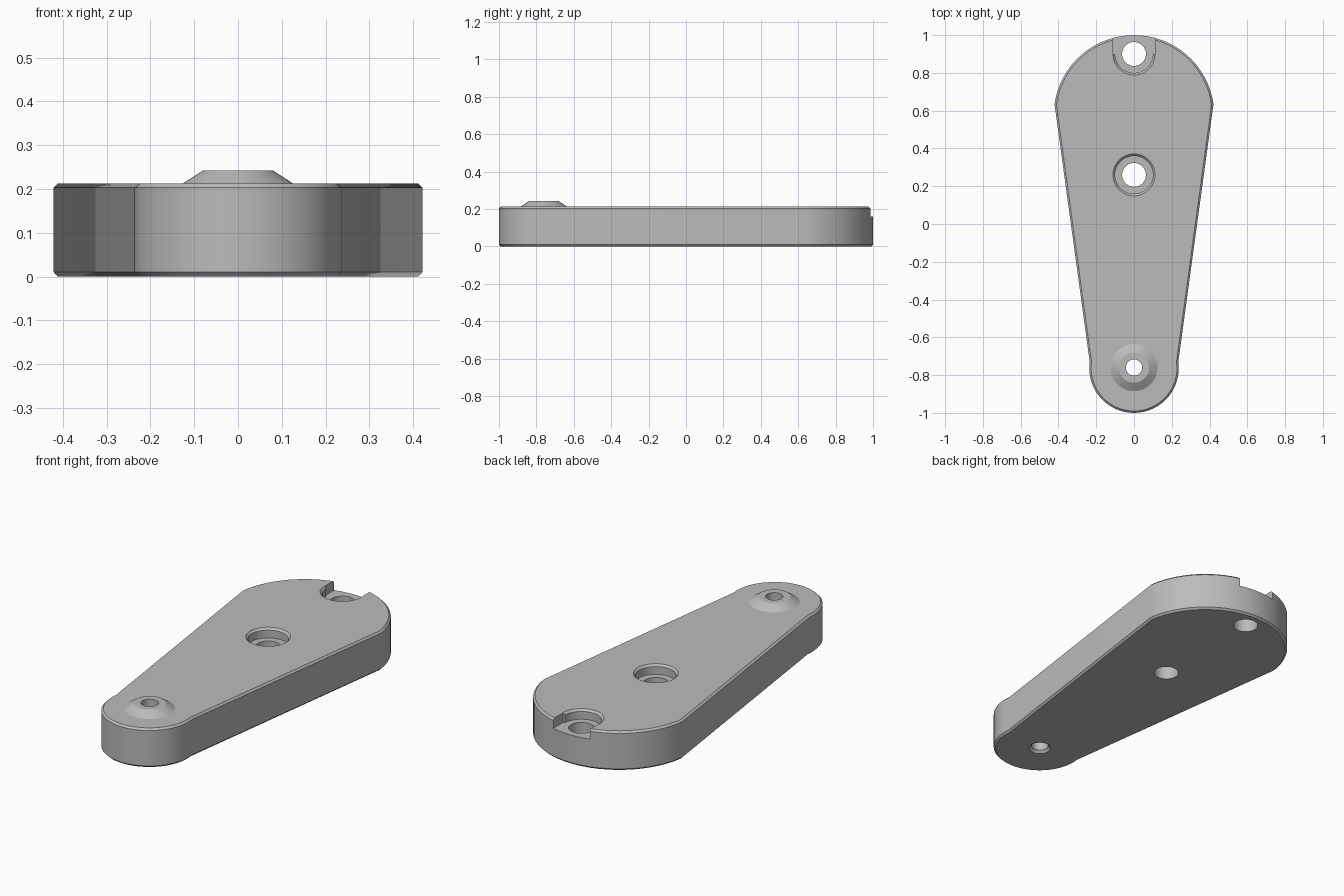
import bpy, bmesh, math
from math import sin, cos, pi

if "Cube" in bpy.data.objects:
    bpy.data.objects.remove(bpy.data.objects["Cube"])

# Single plain grey
grey = bpy.data.materials.new("grey")
grey.use_nodes = True
COLOUR = (0.5, 0.5, 0.5, 1)
grey.diffuse_color = COLOUR
grey.node_tree.nodes["Principled BSDF"].inputs["Base Color"].default_value = COLOUR

SEG = 64
TOP, CHAMFER = 0.213, 0.01
BIG_Y, BIG_R = 0.575, 0.425
SMALL_Y, SMALL_R = -0.763, 0.237


def loft(name, rings):
    """Solid skin through a stack of matching rings, capped at both ends."""
    bm = bmesh.new()
    loops = [[bm.verts.new(p) for p in ring] for ring in rings]
    n = len(loops[0])
    for a, b in zip(loops, loops[1:]):
        for i in range(n):
            j = (i + 1) % n
            bm.faces.new((a[i], a[j], b[j], b[i]))
    bm.faces.new(loops[0][::-1])
    bm.faces.new(loops[-1])
    bmesh.ops.recalc_face_normals(bm, faces=bm.faces)
    mesh = bpy.data.meshes.new(name)
    bm.to_mesh(mesh)
    bm.free()
    mesh.materials.append(grey)
    obj = bpy.data.objects.new(name, mesh)
    bpy.context.collection.objects.link(obj)
    return obj


def turned(name, y, profile):
    """Round solid about a vertical axis from (radius, height) pairs."""
    return loft(name, [[(r * cos(2 * pi * i / SEG), y + r * sin(2 * pi * i / SEG), z)
                        for i in range(SEG)] for r, z in profile])


def outline(inset, z):
    """Two unequal arcs joined by their common tangents."""
    tilt = math.asin((BIG_R - SMALL_R) / (BIG_Y - SMALL_Y))
    points = []
    for cy, r, start, sweep in ((BIG_Y, BIG_R, tilt, pi - 2 * tilt),
                                (SMALL_Y, SMALL_R, pi - tilt, pi + 2 * tilt)):
        for i in range(SEG // 2 + 1):
            a = start + sweep * i / (SEG // 2)
            points.append(((r - inset) * cos(a), cy + (r - inset) * sin(a), z))
    return points


def combine(target, tool, operation):
    mod = target.modifiers.new(tool.name, 'BOOLEAN')
    mod.operation, mod.solver, mod.object = operation, 'EXACT', tool
    bpy.context.view_layer.objects.active = target
    bpy.ops.object.modifier_apply(modifier=mod.name)
    bpy.data.objects.remove(tool)


# Tapered plate with chamfered rims
plate = loft("tapered_plate", [outline(CHAMFER, 0), outline(0, CHAMFER),
                               outline(0, TOP - CHAMFER), outline(CHAMFER, TOP)])

# Conical boss at the narrow end, with a through hole chamfered underneath
slope = 0.045 / 0.029
combine(plate, turned("boss", -0.76, [(0.125 + 0.02 * slope, TOP - 0.02), (0.08, 0.242)]), 'UNION')
combine(plate, turned("boss_hole", -0.76, [(0.077, -0.02), (0.043, 0.014), (0.043, 0.3)]),
        'DIFFERENCE')

# Slot running out through the wide end
x, z0, z1 = 0.11, 0.16, 0.3
slot = loft("slot", [[(-x, 0.9, z), (x, 0.9, z), (x, 1.1, z), (-x, 1.1, z)] for z in (z0, z1)])
combine(plate, slot, 'DIFFERENCE')

# Stepped holes with a chamfered mouth
for label, y in (("centre", 0.26), ("end", 0.9)):
    bore = turned(label + "_bore", y, [(0.063, -0.05), (0.063, 0.16), (0.1, 0.16),
                                       (0.1, TOP - 0.011), (0.116, TOP + 0.005), (0.116, 0.32)])
    combine(plate, bore, 'DIFFERENCE')

bpy.ops.object.select_all(action='DESELECT')
plate.select_set(True)
bpy.context.view_layer.objects.active = plate
bpy.ops.object.shade_smooth_by_angle(angle=math.radians(20))
